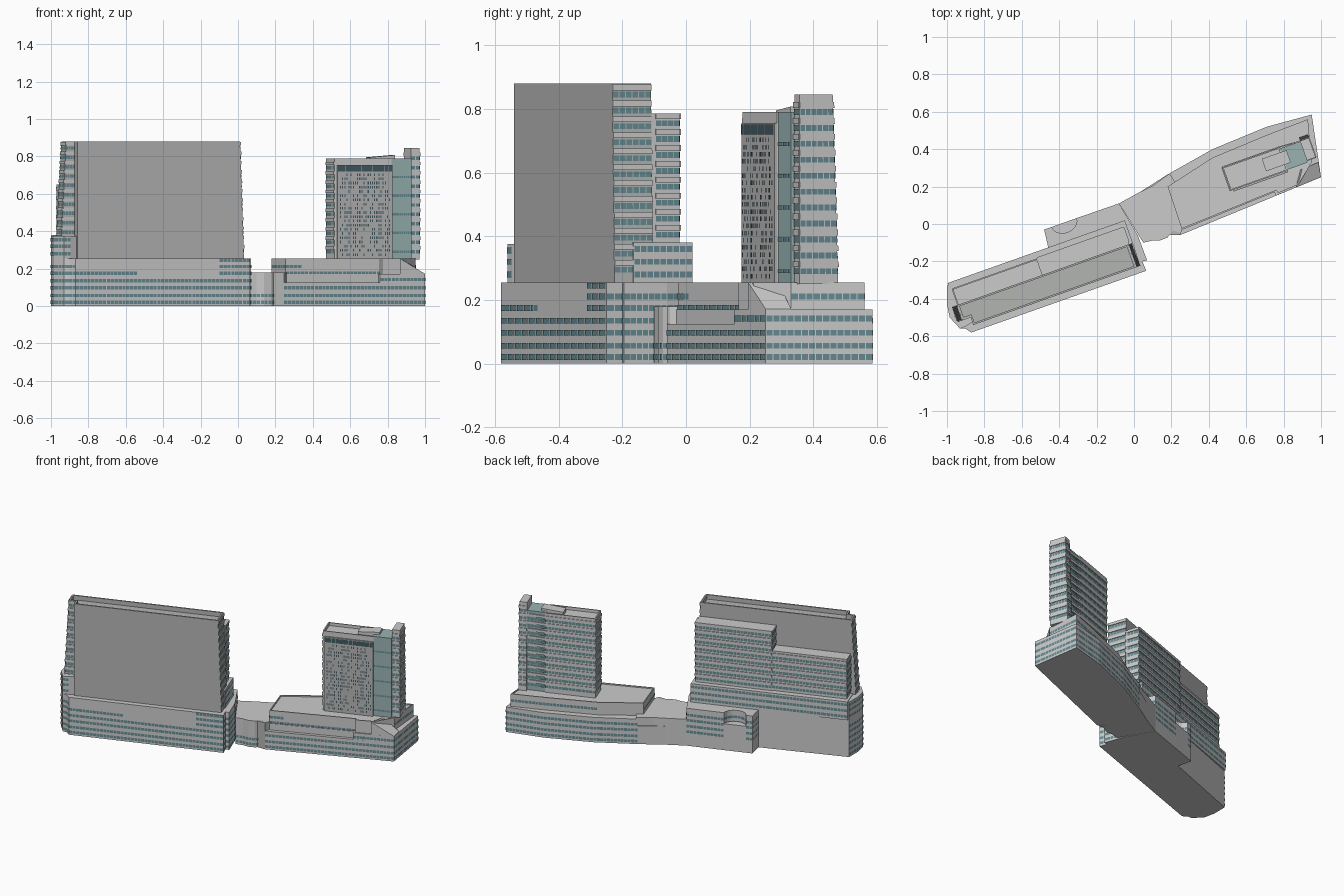
import bpy, bmesh, math, random
from mathutils import Vector

if "Cube" in bpy.data.objects:
    bpy.data.objects.remove(bpy.data.objects["Cube"])

random.seed(4)
A = math.radians(19.5)


def L(u, v):
    """Building-aligned coordinates to world xy."""
    return (u * math.cos(A) - v * math.sin(A), u * math.sin(A) + v * math.cos(A))


def rect(u0, u1, v0, v1):
    return [L(u0, v0), L(u1, v0), L(u1, v1), L(u0, v1)]


def material(name, rgb):
    m = bpy.data.materials.new(name)
    m.diffuse_color = (*rgb, 1)
    m.use_nodes = True
    m.node_tree.nodes["Principled BSDF"].inputs["Base Color"].default_value = m.diffuse_color
    return m


WALL = material("wall", (0.56, 0.58, 0.57))
PLAIN = material("plain_wall", (0.45, 0.46, 0.45))
GLASS = material("window_glass", (0.13, 0.26, 0.29))
CURTAIN = material("curtain_glass", (0.32, 0.45, 0.45))
DARK = material("dark_glass", (0.05, 0.10, 0.12))


def finish(name, bm, mat):
    me = bpy.data.meshes.new(name)
    bm.to_mesh(me)
    bm.free()
    me.materials.append(mat)
    ob = bpy.data.objects.new(name, me)
    bpy.context.collection.objects.link(ob)


def prism(name, pts, z0, z1, mat=WALL, top=None, rim=None):
    """Extruded plan; top = plan at z1, z1 may be a list, rim = (width, depth)."""
    bm = bmesh.new()
    n = len(pts)
    zs = z1 if isinstance(z1, list) else [z1] * n
    lo = [bm.verts.new((*p, z0)) for p in pts]
    hi = [bm.verts.new((*p, z)) for p, z in zip(top or pts, zs)]
    bm.faces.new(lo[::-1])
    cap = bm.faces.new(hi)
    for i in range(n):
        j = (i + 1) % n
        bm.faces.new((lo[i], lo[j], hi[j], hi[i]))
    bm.normal_update()
    if rim:
        bmesh.ops.inset_region(bm, faces=[cap], thickness=rim[0])
        inner = bmesh.ops.extrude_face_region(bm, geom=[cap])["geom"]
        bmesh.ops.delete(bm, geom=[cap], context='FACES_ONLY')
        bmesh.ops.translate(bm, vec=(0, 0, -rim[1]),
                            verts=[g for g in inner if isinstance(g, bmesh.types.BMVert)])
    finish(name, bm, mat)


def windows(name, path, rows, h=0.018, pane=0.022, top=None, zr=(0, 1),
            keep=1.0, mat=GLASS, fill=0.86, ledge=0.0):
    """Rows of panes on the right-hand side of a path, with optional floor ledges."""
    bm, slabs = bmesh.new(), bmesh.new()
    top = top or path
    for k in range(len(path) - 1):
        def at(t, z, off):
            f = (z - zr[0]) / (zr[1] - zr[0])
            a = Vector(path[k]).lerp(Vector(top[k]), f)
            b = Vector(path[k + 1]).lerp(Vector(top[k + 1]), f)
            d = (b - a).normalized()
            p = a.lerp(b, t) + Vector((d.y, -d.x)) * off
            return (p.x, p.y, z)
        length = (Vector(path[k + 1]) - Vector(path[k])).length
        n = max(1, round(length / pane))
        for z in rows:
            za, zb = z - h / 2, z + h / 2
            for i in range(n):
                if random.random() > keep:
                    continue
                t0, t1 = (i + (1 - fill) / 2) / n, (i + (1 + fill) / 2) / n
                quad = [at(t0, za, .002), at(t1, za, .002), at(t1, zb, .002), at(t0, zb, .002)]
                bm.faces.new([bm.verts.new(c) for c in quad])
            if ledge:
                z2, z3 = zb + .004, zb + .022
                c = [slabs.verts.new(at(t, q, o)) for q in (z2, z3)
                     for t, o in ((0, ledge), (1, ledge), (1, -.002), (0, -.002))]
                for f in ((3, 2, 1, 0), (4, 5, 6, 7), (0, 1, 5, 4), (1, 2, 6, 5), (2, 3, 7, 6), (3, 0, 4, 7)):
                    slabs.faces.new([c[m] for m in f])
    finish(name, bm, mat)
    if ledge:
        finish(name + "_ledges", slabs, WALL)
    else:
        slabs.free()


def floors(z0, z1, step=0.05):
    return [z0 + step * i for i in range(int((z1 - z0) / step + 1e-6) + 1)]


LOW = [.021, .056, .097, .135]
ALL = LOW + [.175, .211]

# West podium with a curved notch in its rear annex
notch = [L(-.35 + .07 * math.cos(a), .132 - .055 * math.sin(a))
         for a in (math.pi * i / 10 for i in range(11))]
left_end = [L(-1.053, .023), (-1, -.43), (-.985, -.50), (-.93, -.56), (-.90, -.56), (-.87, -.58)]
right_end = [(.065, -.25), (.045, -.20), (.07, -.195), (.02, -.06), (-.08, .11)]
annex = [L(-.463, .132), L(-.474, .035)]
prism("west_podium", left_end + right_end + notch + annex, 0, .255)
prism("annex_terrace", notch, 0, .18)
windows("podium_front_windows", [(-.87, -.58), (.065, -.25)], LOW)
windows("podium_front_windows_left", [(-.87, -.58), (-.54, -.463)], [.175])
windows("podium_front_windows_right", [(-.10, -.309), (.065, -.25)], [.175, .211, .245])
windows("podium_left_windows", left_end, ALL)
windows("podium_right_windows", right_end, ALL)
windows("annex_rear_windows", [L(-.039, .13)] + notch + annex, ALL[2:])

# West end cap and middle storeys
cap = [L(-1.053, .023), (-1, -.43), (-.985, -.50), (-.93, -.56), (-.895, -.545)]
prism("west_end_cap", cap + [L(-.97, -.20), L(-.97, .023)], .255, .375)
windows("end_cap_windows", cap, [.28, .32, .355])
prism("middle_storeys", rect(-1.045, -.04, -.16, .035), .255, .38)
windows("middle_windows", [L(-.04, -.16), L(-.04, .035), L(-1.045, .035)], [.28, .32, .36])

# Main slab with leaning ends and a sunken roof
slab_lo = [L(-.99, -.222), L(-.045, -.222), L(-.045, -.093),
           L(-1.07, -.093), L(-1.07, -.175), L(-.99, -.175)]
slab_hi = [L(-.99, -.222), L(-.067, -.222), L(-.067, -.093),
           L(-1.035, -.093), L(-1.035, -.175), L(-.99, -.175)]
prism("main_slab", slab_lo, .25, .88, PLAIN, slab_hi, (.014, .03))
for nm, i, j in (("right", 1, 3), ("left", 3, 6)):
    windows(f"slab_{nm}_windows", slab_lo[i:j], floors(.295, .86), top=slab_hi[i:j],
            zr=(.25, .88), ledge=.005)

# Two rear slabs, stepped in height
prism("rear_slab_high", rect(-.55, -.06, -.093, 0), .38, .785)
windows("rear_high_windows", [L(-.06, -.08), L(-.06, 0), L(-.55, 0), L(-.55, -.09)],
        floors(.405, .76), ledge=.005)
prism("rear_slab_low", rect(-1.03, -.55, -.093, -.005), .38, .65)
windows("rear_low_windows", [L(-.55, -.005), L(-1.03, -.005), L(-1.03, -.09)],
        floors(.405, .64), ledge=.005)

# Link with wavy front
wave = [(.05, -.10), (.10, -.088), (.14, -.088), (.18, -.072), (.21, -.035), (.25, -.05)]
prism("link_building", wave + [(.30, .10), (.19, .27), (.10, .205), (.02, .165), (-.08, .11)], 0, .18)
windows("link_windows", wave[:-1], LOW[:2], fill=.8)
prism("link_pier", [(.18, -.06), (.245, -.06), (.26, -.02), (.20, -.02)], 0, .18, PLAIN)

# East podium in three stepped levels
rear = [(.95, .585), (.71, .52), (.42, .40), (.18, .265)]
base = [(.245, -.06), (1, .25)] + rear + [(-.04, .125), (.05, .06)]
prism("east_base", base, 0, .125)
windows("east_base_windows", base[:3], LOW[:3])
windows("east_rear_windows", rear, LOW)
prism("east_second_level", [(.26, -.03), (.75, .17), (.76, .152), (1, .25)] + rear, .125, .17)
windows("east_side_windows", [(.76, .152), (1, .25), (.95, .585)], [.142])
upper = [(.18, .20), (.255, -.025), (.76, .18), (.77, .165), (.88, .212),
         (.95, .33), (.93, .56), (.72, .48), (.42, .355)]
prism("east_upper_level", upper, .125, .255, rim=(.008, .008))
windows("east_upper_front_windows", upper[1:3], [.175])
windows("east_upper_west_windows", [upper[0], upper[1], (.34, .01)], [.211])
windows("east_upper_rear_windows", upper[5:], [.211])
prism("east_corner_slope", [(.865, .195), (1, .25), (.985, .33), (.89, .29)], .17,
      [.255, .172, .172, .255])

# East tower
prism("east_tower", rect(.545, .87, -.005, .128), .25, .79, rim=(.01, .02))
windows("tower_rear_windows", [L(.985, .12), L(.87, .128), L(.545, .128), L(.545, -.005)],
        floors(.29, .775), ledge=.004)
prism("tower_front_panel", rect(.56, .87, -.014, 0), .25, .755, PLAIN)
windows("tower_panel_windows", [L(.57, -.014), L(.86, -.014)], floors(.275, .71, .0225),
        h=.014, pane=.012, keep=.55, mat=DARK, fill=.5)
windows("tower_sky_band", [L(.562, -.014), L(.868, -.014)], [.735], h=.03, mat=DARK, fill=.95)
prism("tower_glass_wing", rect(.87, .985, 0, .12), .25, .79, CURTAIN)
windows("glass_wing_windows", [L(.87, 0), L(.985, 0)], floors(.29, .77, .1), h=.012, pane=.012)
prism("tower_plant_room", rect(.76, .90, .03, .10), .77, [.795, .807, .807, .795])

# Tall fin at the east end
prism("tower_fin", rect(.985, 1.035, .012, .14), .25, .845, top=rect(.985, 1.035, .012, .122))
windows("fin_windows", [L(.985, .012), L(1.035, .012), L(1.035, .14), L(.985, .14)],
        floors(.29, .83), top=[L(.985, .012), L(1.035, .012), L(1.035, .122), L(.985, .122)],
        zr=(.25, .845), ledge=.004)
